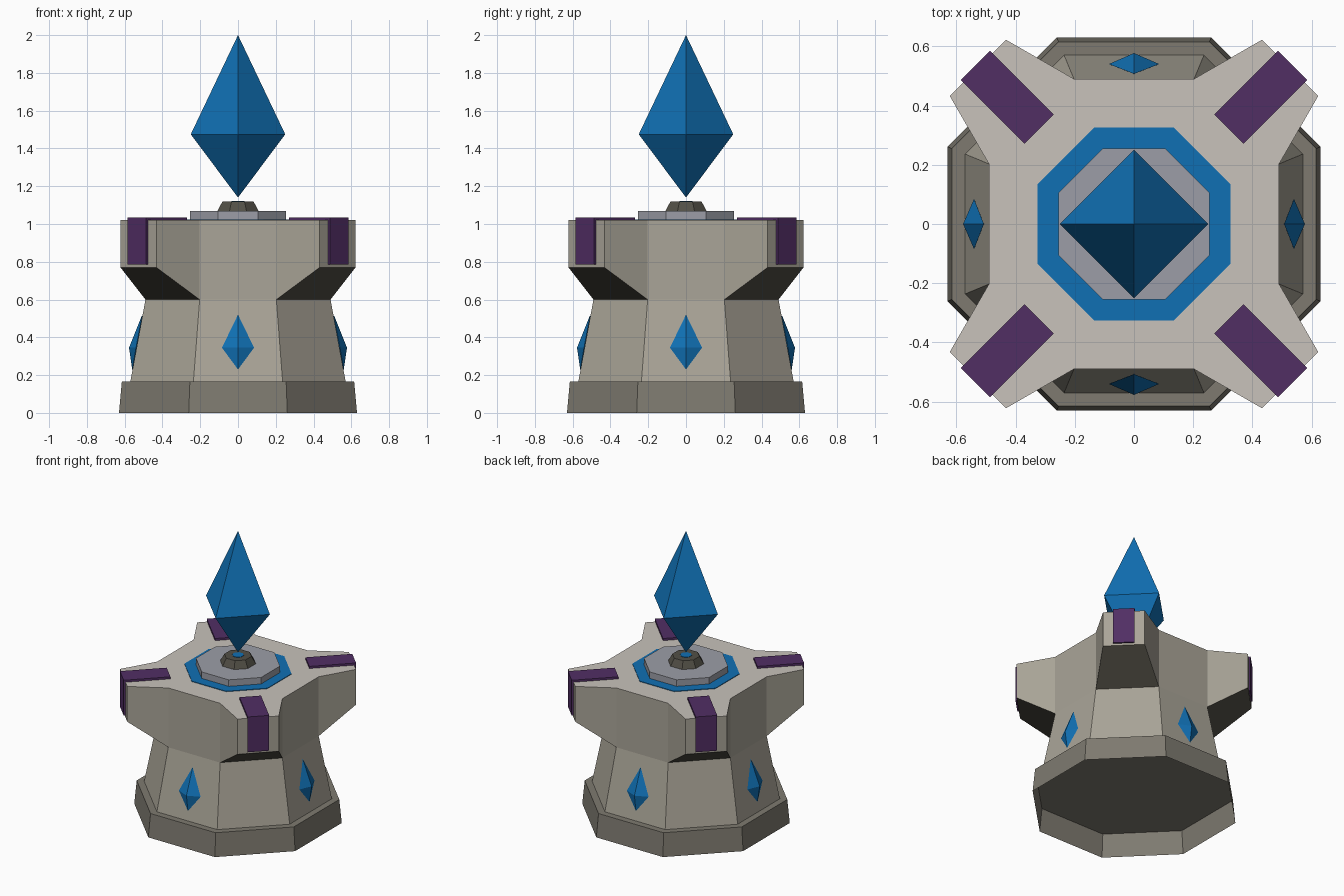
import bpy, bmesh, math
from mathutils import Matrix

if "Cube" in bpy.data.objects:
    bpy.data.objects.remove(bpy.data.objects["Cube"])


def material(name, hexcol):
    lin = []
    for i in (0, 2, 4):
        c = int(hexcol[i:i + 2], 16) / 255
        lin.append(c / 12.92 if c <= 0.04045 else ((c + 0.055) / 1.055) ** 2.4)
    m = bpy.data.materials.new(name)
    m.diffuse_color = (*lin, 1)
    m.use_nodes = True
    m.node_tree.nodes["Principled BSDF"].inputs["Base Color"].default_value = m.diffuse_color
    return m


PALE = material("pale stone", "C8C2BB")
STONE = material("warm stone", "AAA598")
BASE = material("base stone", "7E7A70")
DARK = material("dark stone", "524F46")
BLUE = material("crystal blue", "1070B4")
PURPLE = material("purple trim", "512E64")
GREY = material("blue grey", "9C9EA7")


def build(name, verts, faces, mats, rule=None):
    bm = bmesh.new()
    vs = [bm.verts.new(v) for v in verts]
    for f in faces:
        bm.faces.new([vs[i] for i in f])
    bmesh.ops.recalc_face_normals(bm, faces=bm.faces)
    bm.normal_update()
    if rule:
        for f in bm.faces:
            f.material_index = rule(f)
    me = bpy.data.meshes.new(name)
    bm.to_mesh(me)
    bm.free()
    for m in mats:
        me.materials.append(m)
    ob = bpy.data.objects.new(name, me)
    bpy.context.collection.objects.link(ob)
    return ob


def octagon(name, lower, upper, mat):
    """Open-bottomed octagonal frustum from two (apothem, z) rings."""
    verts = []
    for a, z in (lower, upper):
        r = a / math.cos(math.pi / 8)
        verts += [(r * math.cos((i + .5) * math.pi / 4), r * math.sin((i + .5) * math.pi / 4), z)
                  for i in range(8)]
    faces = [(i, (i + 1) % 8, (i + 1) % 8 + 8, i + 8) for i in range(8)]
    faces.append(tuple(range(8, 16)))
    return build(name, verts, faces, [mat])


def diamond(name, top, bottom, ring):
    faces = []
    for i in range(4):
        j = (i + 1) % 4
        faces += [(i, j, 4), (j, i, 5)]
    return build(name, ring + [top, bottom], faces, [BLUE])


# Hollow foot
octagon("base", (0.63, 0), (0.615, 0.165), BASE)

# Tapered body flaring into four corner arms
T = math.tan(math.pi / 8)
verts, faces = [], []
for k in range(4):
    rot = Matrix.Rotation(k * math.pi / 2, 3, 'Z')
    pts = [(.57, .57 * T, .165), (.57 * T, .57, .165),       # body foot
           (.49, .49 * T, .6), (.49 * T, .49, .6),           # waist
           (.622, .432, .77), (.432, .622, .77),             # arm tip, lower
           (.49, .49 * T, 1.02), (.622, .432, 1.02),         # top outline
           (.432, .622, 1.02), (.49 * T, .49, 1.02)]
    from mathutils import Vector
    verts += [rot @ Vector(p) for p in pts]
    o, n = k * 10, (k + 1) % 4 * 10
    faces += [tuple(o + i for i in q) for q in
              ((0, 1, 3, 2), (2, 3, 5, 4), (2, 4, 7, 6), (4, 5, 8, 7), (5, 3, 9, 8))]
    faces += [(o + 1, n, n + 2, o + 3), (o + 3, n + 2, n + 6, o + 9)]
faces.append(tuple(k * 10 + i for k in range(4) for i in (6, 7, 8, 9)))
build("body", verts, faces, [STONE, PALE, DARK],
      lambda f: 1 if f.normal.z > .9 else 2 if f.normal.z < -.4 else 0)

# Top discs, knob and glowing inset
octagon("blue_ring", (.325, 1.015), (.325, 1.024), BLUE)
octagon("disc", (.255, 1.02), (.255, 1.07), GREY)
octagon("knob", (.108, 1.07), (.082, 1.12), DARK)
octagon("knob_inset", (.035, 1.118), (.035, 1.123), BLUE)

# Floating crystal
diamond("crystal", (0, 0, 2), (0, 0, 1.14),
        [(.25, 0, 1.475), (0, .25, 1.475), (-.25, 0, 1.475), (0, -.25, 1.475)])

# Purple L-shaped straps over the arms, and small crystals set into the body
L = [(.4525, 1.015), (.4525, 1.035), (.757, 1.035), (.757, .785), (.735, .785), (.735, 1.015)]
for k in range(4):
    v = [(d, s * .07, z) for s in (-1, 1) for d, z in L]
    f = [(i, (i + 1) % 6, (i + 1) % 6 + 6, i + 6) for i in range(6)]
    f += [tuple(range(6)), tuple(range(6, 12))]
    strap = build(f"arm_strap_{k + 1}", v, f, [PURPLE])
    strap.data.transform(Matrix.Rotation((k + .5) * math.pi / 2, 4, 'Z'))

    gem = diamond(f"side_crystal_{k + 1}", (.507, 0, .52), (.56, 0, .23),
                  [(.577, 0, .345), (.54, .085, .345), (.505, 0, .345), (.54, -.085, .345)])
    gem.data.transform(Matrix.Rotation(k * math.pi / 2, 4, 'Z'))
